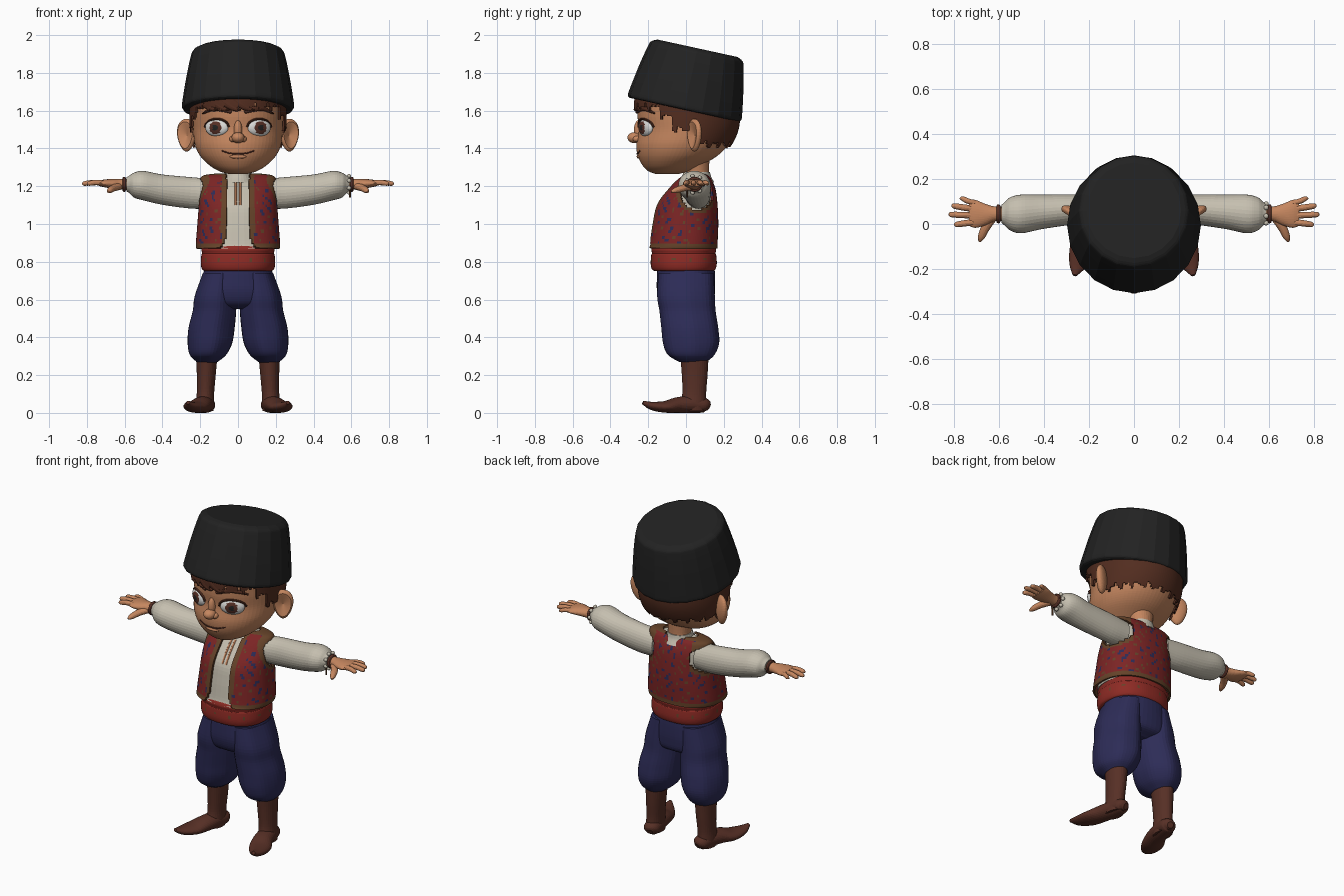
import bpy, bmesh
from math import sin, cos, pi, hypot, atan2, radians, copysign
from mathutils import Vector, Matrix
from mathutils.bvhtree import BVHTree

if "Cube" in bpy.data.objects:
    bpy.data.objects.remove(bpy.data.objects["Cube"])


def material(name, *rgb):
    m = bpy.data.materials.new(name)
    m.use_nodes = True
    m.diffuse_color = (*rgb, 1)
    m.node_tree.nodes["Principled BSDF"].inputs["Base Color"].default_value = (*rgb, 1)
    return m


BLACK = material("black felt", .016, .016, .016)
SKIN = material("skin", .56, .24, .115)
HAIR = material("hair brown", .085, .026, .014)
CREAM = material("cream cloth", .56, .52, .43)
RED = material("vest red", .2, .018, .018)
SASH = material("sash red", .27, .024, .018)
TRIM = material("trim brown", .13, .055, .022)
NAVY = material("navy cloth", .026, .025, .095)
BOOT = material("boot leather", .095, .029, .019)
WHITE = material("eye white", .7, .7, .68)
parts = []


def finish(name, bm, mats, mirror, rule=None, keep=None, thick=0):
    """Paint faces by rule, drop unwanted ones and make the object."""
    bmesh.ops.recalc_face_normals(bm, faces=bm.faces)
    if keep:
        gone = [f for f in bm.faces if not keep(f.calc_center_median())]
        bmesh.ops.delete(bm, geom=gone, context='FACES')
    if rule:
        for f in bm.faces:
            f.material_index = rule(f.calc_center_median())
    me = bpy.data.meshes.new(name)
    bm.to_mesh(me)
    bm.free()
    for m in mats:
        me.materials.append(m)
    ob = bpy.data.objects.new(name, me)
    bpy.context.collection.objects.link(ob)
    if thick:
        mod = ob.modifiers.new("thickness", 'SOLIDIFY')
        mod.thickness, mod.offset = thick, 1
    if mirror:
        mod = ob.modifiers.new("mirror", 'MIRROR')
        mod.use_mirror_merge = False
    parts.append(ob)
    return ob


def smooth_rings(rings, steps):
    """Catmull-Rom interpolation through all ring values."""
    r = [Vector(q) for q in rings]
    r = [r[0] * 2 - r[1]] + r + [r[-1] * 2 - r[-2]]
    out = []
    for a, b, c, d in zip(r, r[1:], r[2:], r[3:]):
        for k in range(steps):
            t = k / steps
            out.append((b * 2 + (c - a) * t + (a * 2 - b * 5 + c * 4 - d) * t * t
                        + (b * 3 - a - c * 3 + d) * t ** 3) / 2)
    return out + [r[-2]]


def loft(name, rings, mats, axis='z', n=32, steps=5, p=2, ripple=0, mirror=False,
         matrix=None, **kw):
    """Skin rings (x, y, z, half width, half depth) into a closed body."""
    bm = bmesh.new()
    rs = smooth_rings(rings, steps)
    loops = []
    X, Y, Z = Vector((1, 0, 0)), Vector((0, 1, 0)), Vector((0, 0, 1))
    for i, r in enumerate(rs):
        u, v = (X, Y) if axis == 'z' else (Y, Z)
        if axis == 'path':
            t = Vector(rs[min(i + 1, len(rs) - 1)][:3]) - Vector(rs[max(i - 1, 0)][:3])
            u = t.cross(Z).normalized()
            v = u.cross(t).normalized()
        loop = []
        for k in range(n):
            a = 2 * pi * k / n
            c, s = [copysign(abs(w) ** (2 / p), w) for w in (cos(a), sin(a))]
            g = 1 + ripple * cos(7 * a)
            loop.append(bm.verts.new(Vector(r[:3]) + u * c * r[3] * g + v * s * r[4] * g))
        loops.append(loop)
    for l, m in zip(loops, loops[1:]):
        for k in range(n):
            j = (k + 1) % n
            bm.faces.new((l[k], l[j], m[j], m[k]))
    bm.faces.new(loops[0])
    bm.faces.new(loops[-1])
    if matrix:
        bm.transform(matrix)
    return finish(name, bm, mats, mirror, **kw)


def ellipsoid(name, loc, scale, mats, turn=0, mirror=False, rule=None, deform=None):
    """Sphere with its pole on the front, shaped, scaled and turned about z."""
    bm = bmesh.new()
    bmesh.ops.create_uvsphere(bm, u_segments=32, v_segments=20, radius=1)
    bm.transform(Matrix.Rotation(pi / 2, 4, 'X'))
    if rule:
        for f in bm.faces:
            f.material_index = rule(f.calc_center_median())
    if deform:
        for v in bm.verts:
            deform(v.co)
    bm.transform(Matrix.Translation(loc) @ Matrix.Rotation(radians(turn), 4, 'Z')
                 @ Matrix.Diagonal((*scale, 1)))
    return finish(name, bm, mats, mirror)


def front_of(ob):
    """Return a function giving the front surface y at (x, z)."""
    tree = BVHTree.FromPolygons([v.co for v in ob.data.vertices],
                                [list(f.vertices) for f in ob.data.polygons])
    return lambda x, z: tree.ray_cast(Vector((x, -2, z)), Vector((0, 1, 0)))[0].y


# Head, hair and neck
skull = [(0, -.1, 1.265, .05, .06), (0, -.09, 1.28, .1, .11), (0, -.075, 1.31, .15, .155),
         (0, -.045, 1.36, .2, .21), (0, -.02, 1.42, .228, .243), (0, .005, 1.5, .237, .255),
         (0, .005, 1.58, .24, .262), (0, 0, 1.68, .235, .25), (0, 0, 1.76, .2, .2)]
face = front_of(loft("head", skull, [SKIN], n=64, steps=6))


def hairy(c):
    a = atan2(c.x, -c.y)
    jag = .012 * sin(a * 23) + .008 * sin(a * 41)
    line = 1.62 if c.y < -.13 else 1.57 if c.y < -.07 else 1.5 if c.y < .03 else 1.425
    return c.z > line + jag


loft("hair", [(x, y, z, a + .008, b + .008) for x, y, z, a, b in skull], [HAIR],
     n=128, steps=10, keep=hairy, thick=.01)
for i, x in enumerate((-.17, -.11, -.05, .02)):
    loft(f"fringe_lock_{i + 1}", [(x + dx, face(x + dx, z) - .008, z, .012, h) for dx, z, h in
         ((-.04, 1.66, .02), (0, 1.63, .02), (.04, 1.608, .012), (.065, 1.605, .003))],
         [HAIR], axis='path', n=12)
loft("neck", [(0, .06, 1.2, .075, .07), (0, .06, 1.27, .064, .062), (0, .05, 1.36, .08, .075)], [SKIN])

# Eyes, lashes, brows, nose, mouth and ears
ex, ez = .112, 1.51


def eye_paint(c):
    d = hypot(c.x * .068 + .004, c.z * .047)
    return 0 if c.y > 0 or d > .035 else 1 if d > .017 else 2


ellipsoid("eye", (ex, face(ex, ez) + .008, ez), (.068, .028, .047), [WHITE, BOOT, BLACK],
          turn=28, mirror=True, rule=eye_paint)
arc = [pi * (.02 + .16 * k) for k in range(7)]
lid = [(ex + .064 * cos(a), ez + .046 * sin(a)) for a in arc]
loft("upper_lash", [(x, face(x, z) - .005, z, .007, .006) for x, z in lid], [HAIR],
     axis='path', n=10, mirror=True)
brow = [(.035, 1.592, .008), (.08, 1.608, .015), (.13, 1.612, .013), (.185, 1.585, .004)]
loft("eyebrow", [(x, face(x, z) - .004, z, .01, h) for x, z, h in brow], [HAIR],
     axis='path', n=12, mirror=True)
ellipsoid("nose_tip", (0, -.272, 1.457), (.034, .038, .029), [SKIN])
ellipsoid("nose_bridge", (0, -.25, 1.495), (.022, .026, .055), [SKIN])
ellipsoid("nostril", (.028, -.26, 1.45), (.018, .022, .017), [SKIN], mirror=True)
smile = [(-.085, 1.388), (-.045, 1.375), (0, 1.372), (.045, 1.375), (.085, 1.388)]
loft("mouth_line", [(x, face(x, z), z, .004, .004) for x, z in smile], [BOOT], axis='path', n=8)
ellipsoid("lower_lip", (0, face(0, 1.357) + .008, 1.357), (.045, .015, .012), [SKIN])


def ear_shape(c):
    r = hypot(c.x, c.z)
    if c.y < 0 and r < .8:
        c.y = -.6 + (.8 - r) * .9
    c.x *= .85 + .2 * c.z


ellipsoid("ear", (.272, .045, 1.47), (.066, .028, .087), [SKIN], turn=32, mirror=True, deform=ear_shape)

# Tall tapered hat, leaning back
lean = Matrix.Translation((0, -.01, 1.605)) @ Matrix.Rotation(radians(-12.3), 4, 'X')
loft("hat", [(0, 0, z, r, r * 1.035) for z, r in ((0, .285), (.012, .297), (.05, .294), (.18, .273),
     (.29, .25), (.318, .238), (.333, .21))], [BLACK], n=20, steps=3, matrix=lean)

# Shirt, collar and vest
torso = [(0, -.02, .87, .208, .175), (0, -.015, .895, .211, .17), (0, -.005, 1, .203, .164),
         (0, .005, 1.1, .196, .15), (0, .03, 1.18, .195, .115), (0, .045, 1.23, .19, .08),
         (0, .05, 1.247, .175, .06), (0, .05, 1.256, .11, .045)]
chest = front_of(loft("shirt", [(x, y, z, a - .012, b - .012) for x, y, z, a, b in torso],
                      [CREAM], n=48, p=2.3))
loft("collar", [(0, .05, 1.22, .09, .1), (0, .055, 1.25, .076, .078), (0, .057, 1.275, .07, .07)], [CREAM])
loft("shirt_braid", [(.012, chest(.012, z) - .001, z, .006, .004) for z in (1.1, 1.15, 1.2, 1.23)],
     [SKIN], n=8, mirror=True)


def hole(c):
    return hypot(c.y - .055, c.z - 1.155) if abs(c.x) > .12 else 1


def vest_keep(c):
    gap = abs(c.x) < (.06 if c.z > .93 else .06 + (.93 - c.z) * .5) and c.y < 0
    return not (gap or hole(c) < .08 or (c.z > 1.25 and abs(c.x) < .065))


def vest_paint(c):
    if (abs(c.x) < .085 and c.y < 0) or c.z < .9 or hole(c) < .1 or c.z > 1.248:
        return 1
    a = atan2(c.x, c.y)
    w = sin(a * 13 + 2 * sin(c.z * 31)) * sin(c.z * 62 + 1.5 * sin(a * 7))
    return 2 if w > .72 else 1 if w < -.85 else 0


loft("vest", torso, [RED, TRIM, NAVY], n=128, steps=7, p=2.3, keep=vest_keep, rule=vest_paint, thick=.012)

# Waist sash
def sash_paint(c):
    a = atan2(c.x, c.y)
    return 1 if abs(c.z - .81) < .03 and sin(a * 14) * cos((c.z - .81) * 90) > .8 else 0


loft("waist_sash", [(0, -.012, z, r, r - .022) for z, r in ((.75, .175), (.76, .19), (.79, .197),
     (.835, .194), (.845, .19), (.865, .194), (.885, .185), (.89, .17))], [SASH, TRIM],
     n=96, p=2.3, rule=sash_paint)

# Baggy trousers
loft("trouser_seat", [(0, 0, .78, .172, .15), (0, 0, .72, .19, .154), (0, 0, .64, .212, .153),
     (0, .005, .58, .2, .135), (0, .005, .55, .13, .08)], [NAVY], n=48, p=2.2)
loft("trouser_leg", [(.1, 0, .74, .085, .145), (.117, 0, .62, .11, .152), (.123, .008, .54, .115, .148),
     (.138, .02, .45, .122, .15), (.147, .027, .37, .118, .148), (.157, .027, .31, .098, .125),
     (.162, .035, .275, .062, .08), (.164, .04, .265, .045, .055)], [NAVY], n=42, ripple=.014, mirror=True)

# Boots with pointed, slightly raised toes
loft("boot_shaft", [(.166, .045, .29, .056, .074), (.168, .046, .2, .05, .068), (.172, .044, .11, .046, .063),
     (.175, .04, .05, .048, .068), (.175, .04, .01, .045, .065)], [BOOT], mirror=True)
loft("boot_foot", [(.16, .122, .03, .018, .018), (.165, .1, .04, .044, .038), (.175, .04, .045, .05, .045),
     (.195, -.04, .042, .056, .042), (.225, -.11, .032, .061, .031), (.25, -.18, .037, .04, .022),
     (.264, -.228, .055, .01, .01)], [BOOT], axis='path', mirror=True)

# Sleeves, hands and wrist bands
loft("sleeve", [(.14, .06, 1.16, .07, .078), (.25, .065, 1.165, .067, .083), (.4, .055, 1.182, .076, .08),
     (.5, .045, 1.203, .086, .078), (.55, .045, 1.206, .074, .066), (.575, .045, 1.21, .052, .046),
     (.59, .045, 1.21, .04, .038)], [CREAM], axis='x', mirror=True)
loft("palm", [(.57, .045, 1.21, .032, .03), (.62, .045, 1.21, .033, .028), (.66, .042, 1.212, .047, .026),
     (.705, .045, 1.215, .062, .021), (.735, .05, 1.215, .058, .014)], [SKIN], axis='x', mirror=True)
fingers = {"little": (.09, .775, .113, .012), "ring": (.066, .812, .08, .014),
           "middle": (.038, .825, .042, .014), "index": (.009, .8, -.002, .014)}
for name, (y, tx, ty, r) in fingers.items():
    loft(name + "_finger", [(.7, y, 1.215, r, r), ((.7 + tx) / 2, (y + ty) / 2, 1.22, r, r),
         (tx - .012, ty, 1.214, r * .85, r * .85), (tx, ty, 1.212, r * .3, r * .3)], [SKIN],
         axis='path', n=12, mirror=True)
loft("thumb", [(.63, .03, 1.2, .022, .02), (.66, -.015, 1.19, .02, .018), (.678, -.055, 1.178, .016, .015),
     (.687, -.078, 1.17, .006, .006)], [SKIN], axis='path', n=14, mirror=True)
loft("wrist_band", [(x, .045, 1.21, r, r - .002) for x, r in ((.594, .034), (.598, .041), (.608, .041),
     (.612, .034))], [BOOT], axis='x', mirror=True)
for k in range(7):
    a = k * 2 * pi / 7
    ellipsoid(f"wrist_bead_{k + 1}", (.588, .045 + .045 * cos(a), 1.21 + .045 * sin(a)),
              (.011, .011, .011), [CREAM])
loft("wrist_cord", [(.592, .005, z, .005, .005) for z in (1.2, 1.17, 1.14)], [TRIM], n=8)

# Smooth shading that keeps hard edges
for ob in bpy.context.view_layer.objects:
    ob.select_set(ob in parts)
bpy.context.view_layer.objects.active = parts[0]
bpy.ops.object.shade_smooth_by_angle(angle=radians(40))
